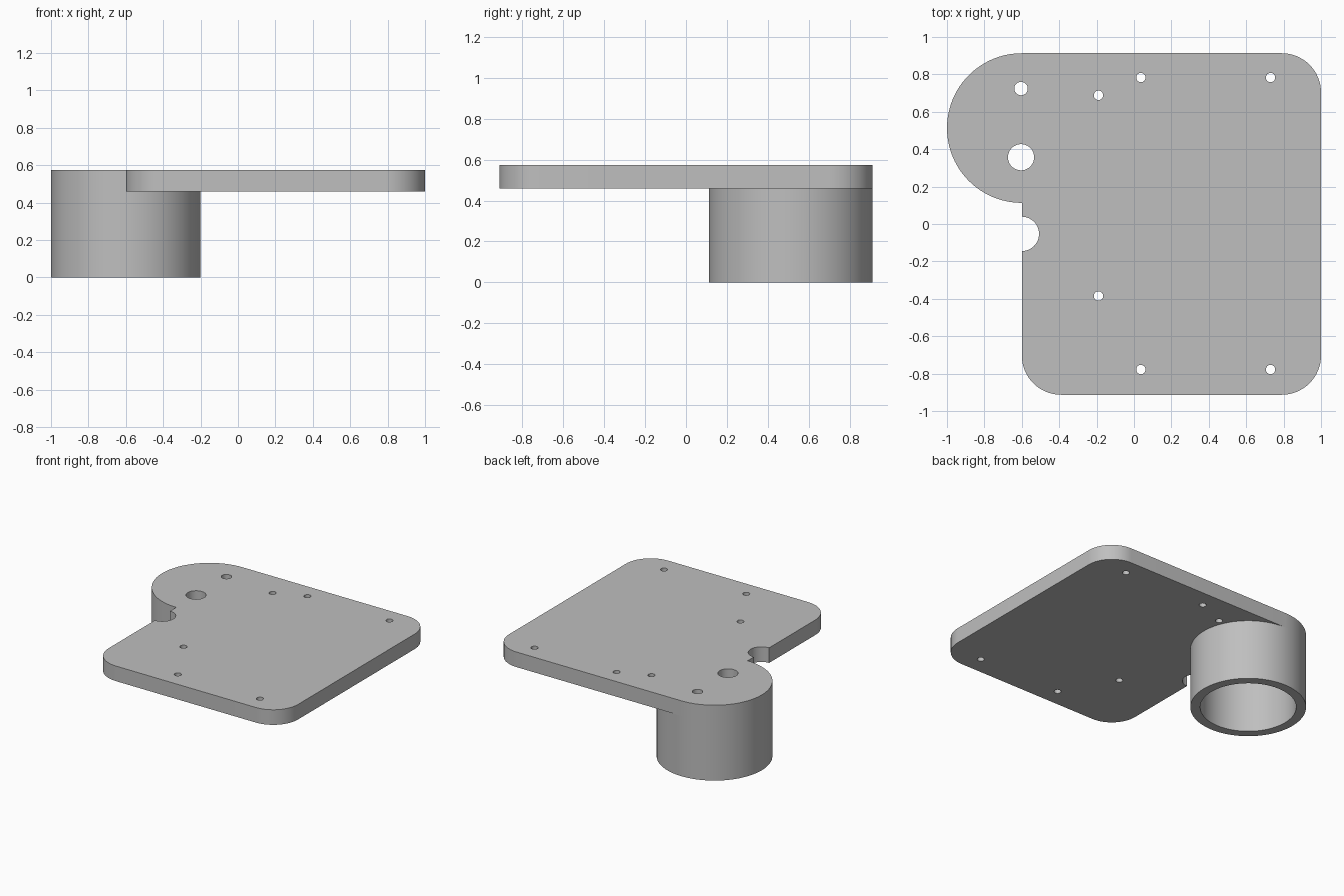
import bpy
import bmesh
from math import cos, sin, radians

cube = bpy.data.objects.get("Cube")
if cube:
    bpy.data.objects.remove(cube, do_unlink=True)

# One plain grey for the whole part
grey = bpy.data.materials.new("light_grey")
grey.use_nodes = True
colour = (0.52, 0.52, 0.52, 1.0)
grey.diffuse_color = colour
grey.node_tree.nodes["Principled BSDF"].inputs["Base Color"].default_value = colour


def arc(x, y, r, start, end, steps):
    """Points along an arc; end below start runs clockwise."""
    angles = [radians(start + (end - start) * i / steps) for i in range(steps + 1)]
    return [(x + r * cos(a), y + r * sin(a)) for a in angles]


def circle(x, y, r, steps):
    return arc(x, y, r, 0, 360, steps)[:-1]


def extruded(name, loops, z0, z1):
    """Solid from an outer loop and hole loops, extruded from z0 to z1."""
    bm = bmesh.new()
    for loop in loops:
        verts = [bm.verts.new((x, y, z0)) for x, y in loop]
        for a, b in zip(verts, verts[1:] + verts[:1]):
            bm.edges.new((a, b))
    bmesh.ops.triangle_fill(bm, edges=bm.edges[:], use_beauty=True)
    top = bmesh.ops.extrude_face_region(bm, geom=bm.faces[:], use_keep_orig=True)
    moved = [g for g in top["geom"] if isinstance(g, bmesh.types.BMVert)]
    bmesh.ops.translate(bm, verts=moved, vec=(0, 0, z1 - z0))
    bmesh.ops.recalc_face_normals(bm, faces=bm.faces[:])
    mesh = bpy.data.meshes.new(name)
    bm.to_mesh(mesh)
    bm.free()
    mesh.materials.append(grey)
    obj = bpy.data.objects.new(name, mesh)
    bpy.context.collection.objects.link(obj)
    bpy.ops.object.select_all(action="DESELECT")
    obj.select_set(True)
    bpy.context.view_layer.objects.active = obj
    bpy.ops.object.shade_smooth_by_angle(angle=radians(30))
    return obj


# Shared dimensions
BOSS_X, BOSS_Y, BOSS_R = -0.6, 0.513, 0.4
HALF_Y, CORNER = 0.913, 0.21
UNDERSIDE, TOP = 0.46, 0.575

# Plate outline, anticlockwise: rounded corners, edge notch, round lobe
inner_y = HALF_Y - CORNER
outline = (
    arc(-0.6 + CORNER, -inner_y, CORNER, 180, 270, 16)
    + arc(1 - CORNER, -inner_y, CORNER, 270, 360, 16)
    + arc(1 - CORNER, inner_y, CORNER, 0, 90, 16)
    + arc(BOSS_X, BOSS_Y, BOSS_R, 90, 270, 48)
    + arc(-0.6, -0.053, 0.092, 90, -90, 24)
)

# Through holes: four mounting holes, two side holes, two in the lobe
holes = [circle(x, y, 0.025, 24) for x in (0.037, 0.73) for y in (-0.778, 0.783)]
holes += [circle(-0.19, y, 0.025, 24) for y in (-0.385, 0.688)]
holes += [circle(-0.604, 0.724, 0.036, 32), circle(-0.604, 0.357, 0.07, 40)]

extruded("mounting_plate", [outline] + holes, UNDERSIDE, TOP)

# Hollow tube under the lobe, open at the bottom
extruded("tube_housing",
         [circle(BOSS_X, BOSS_Y, BOSS_R, 96), circle(BOSS_X, BOSS_Y, 0.332, 96)],
         0, UNDERSIDE)
